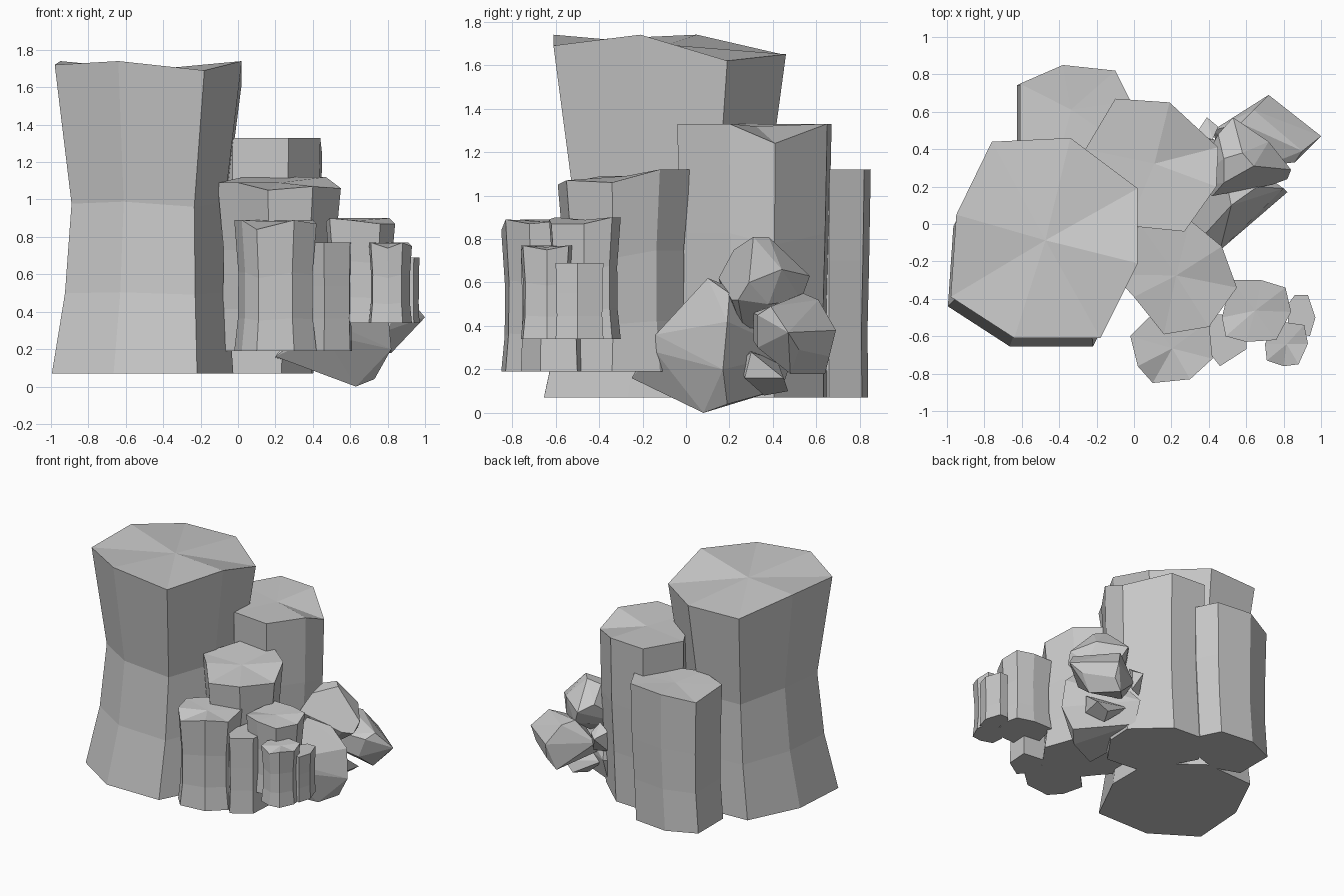
import bpy
import bmesh
from mathutils import Vector

cube = bpy.data.objects.get("Cube")
if cube:
    bpy.data.objects.remove(cube, do_unlink=True)

# One stone colour for the whole formation
STONE = (0.58, 0.58, 0.58, 1)
stone = bpy.data.materials.new("grey_stone")
stone.use_nodes = True
stone.diffuse_color = STONE
stone.node_tree.nodes["Principled BSDF"].inputs["Base Color"].default_value = STONE

UNIT = 0.01  # shapes are given in hundredths


def finish(name, bm):
    """Turn a bmesh into a flat shaded stone object."""
    bmesh.ops.recalc_face_normals(bm, faces=bm.faces)
    mesh = bpy.data.meshes.new(name)
    bm.to_mesh(mesh)
    bm.free()
    mesh.materials.append(stone)
    obj = bpy.data.objects.new(name, mesh)
    bpy.context.collection.objects.link(obj)
    return obj


def column(name, foot, top, outline, rings):
    """Rock column: an outline with optional height offsets, loosely lofted down.
    Each ring is (height fraction, scale, shift x, shift y)."""
    bm = bmesh.new()
    points = [Vector((p[0], p[1], top + (p[2] if len(p) > 2 else 0))) for p in outline]
    xs, ys = [p.x for p in points], [p.y for p in points]
    middle = Vector(((min(xs) + max(xs)) / 2, (min(ys) + max(ys)) / 2, 0))
    loops = [[bm.verts.new(p * UNIT) for p in points]]
    for level, scale, dx, dy in rings:
        loop = []
        for p in points:
            q = middle + (p - middle) * scale + Vector((dx, dy, 0))
            # Upper rings follow part of the tilt of the cap
            q.z = foot + (top - foot) * level + (p.z - top) * level
            loop.append(bm.verts.new(q * UNIT))
        loops.append(loop)
    count = len(points)
    for upper, lower in zip(loops, loops[1:]):
        for i in range(count):
            j = (i + 1) % count
            bm.faces.new((upper[i], upper[j], lower[j], lower[i]))
    cap = bm.faces.new(loops[0])
    bm.faces.new(loops[-1])
    # Facet the uneven cap around its middle
    bmesh.ops.poke(bm, faces=[cap])
    return finish(name, bm)


def boulder(name, corners):
    """Angular faceted rock: the convex hull of its corners."""
    bm = bmesh.new()
    for corner in corners:
        bm.verts.new(Vector(corner) * UNIT)
    hull = bmesh.ops.convex_hull(bm, input=bm.verts)
    loose = [v for v in hull["geom_interior"] if isinstance(v, bmesh.types.BMVert)]
    bmesh.ops.delete(bm, geom=loose, context="VERTS")
    bmesh.ops.dissolve_limit(bm, angle_limit=0.1, verts=bm.verts, edges=bm.edges)
    return finish(name, bm)


# Shared side profiles
pinched = [(0.55, 0.82, 0, 0), (0.26, 0.87, -1, -2), (0, 0.97, -3, -6)]
tapered = [(0.6, 0.97, 0, 0), (0.3, 0.94, -1, 0), (0, 0.95, -3, 0)]
straight = [(0.6, 0.96, 0, 0), (0.3, 0.95, 0, 0), (0, 1, 0, 0)]
waisted = [(0.6, 0.9, 0, 0), (0.25, 0.91, 0, 0), (0, 1, 0, 0)]

# Large pillars
column("tall_pillar", 7, 174,
       [(-98, -39, -2), (-64, -61), (-18, -61, -5), (2, -21),
        (2, 19, -12), (-34, 46, -9), (-76, 44, -9), (-95, 5)], pinched)
column("back_pillar", 7, 133,
       [(-3, -1), (27, -4), (44, 20), (45, 41, -9),
        (19, 65), (-10, 67), (-26, 40)], tapered)
column("rear_side_pillar", 7, 112,
       [(-61, 43, -2), (-61, 75, -4), (-38, 85), (-10, 82),
        (-2, 66), (-10, 45), (-40, 36)], tapered)
column("front_pillar", 19, 112,
       [(-11, -27, -3), (0, -39, -3), (16, -59, -7), (40, -55, -5),
        (55, -34, -6), (47, -12), (30, 2), (3, 0)], waisted)

# Small stepped columns at the front
column("front_step", 19, 89,
       [(-2, -60), (2, -76), (10, -85, -5), (30, -83),
        (42, -72, -2), (40, -52), (8, -50)], waisted)
column("narrow_step", 19, 77,
       [(38, -66), (46, -76), (60, -67), (61, -50), (42, -48)], straight)
column("wide_side_step", 34, 90,
       [(47, -50, -2), (49, -60), (60, -63, -1), (76, -62, -3),
        (84, -47, -3), (81, -34), (68, -30), (52, -30)], waisted)
column("low_side_step", 34, 77,
       [(70, -64), (71, -73), (80, -76, -3), (88, -75),
        (93, -64, -2), (91, -54), (77, -52)], waisted)
column("lowest_side_step", 34, 69,
       [(83, -42), (82, -56), (94, -60), (97, -50), (93, -38), (86, -38)], straight)

# Angular rocks leaning out of the side
boulder("lower_boulder",
        [(20, -25, 16), (20, 10, 15), (46, -14, 36), (46, -14, 28),
         (63, 8, 0), (73, 19, 4), (82, 17, 20), (80, 19, 42),
         (52, 10, 62), (48, 30, 54), (36, 44, 11), (36, 50, 28),
         (66, 20, 55)])
boulder("upper_boulder",
        [(30, 20, 45), (42, 15, 62), (45, 48, 68), (48, 35, 78),
         (64, 31, 81), (58, 38, 81), (53, 57, 63), (84, 29, 60),
         (72, 44, 66), (74, 21, 52), (82, 24, 52), (60, 27, 36),
         (48, 22, 75), (58, 53, 52), (76, 38, 50)])
boulder("outer_boulder",
        [(72, 69, 38), (100, 47, 37), (66, 64, 18), (82, 48, 18),
         (64, 61, 52), (90, 39, 49), (57, 54, 55), (86, 33, 45),
         (80, 33, 30), (66, 31, 33), (45, 40, 30), (42, 50, 40),
         (70, 31, 46), (92, 52, 29), (73, 66, 26)])
boulder("small_under_rock",
        [(40, 28, 30), (40, 42, 24), (62, 25, 24), (70, 30, 28),
         (72, 45, 16), (64, 47, 10), (58, 36, 8), (68, 27, 16)])
boulder("small_back_rock",
        [(33, 48, 50), (39, 57, 46), (45, 52, 48), (42, 45, 54),
         (34, 46, 34), (44, 50, 34)])
